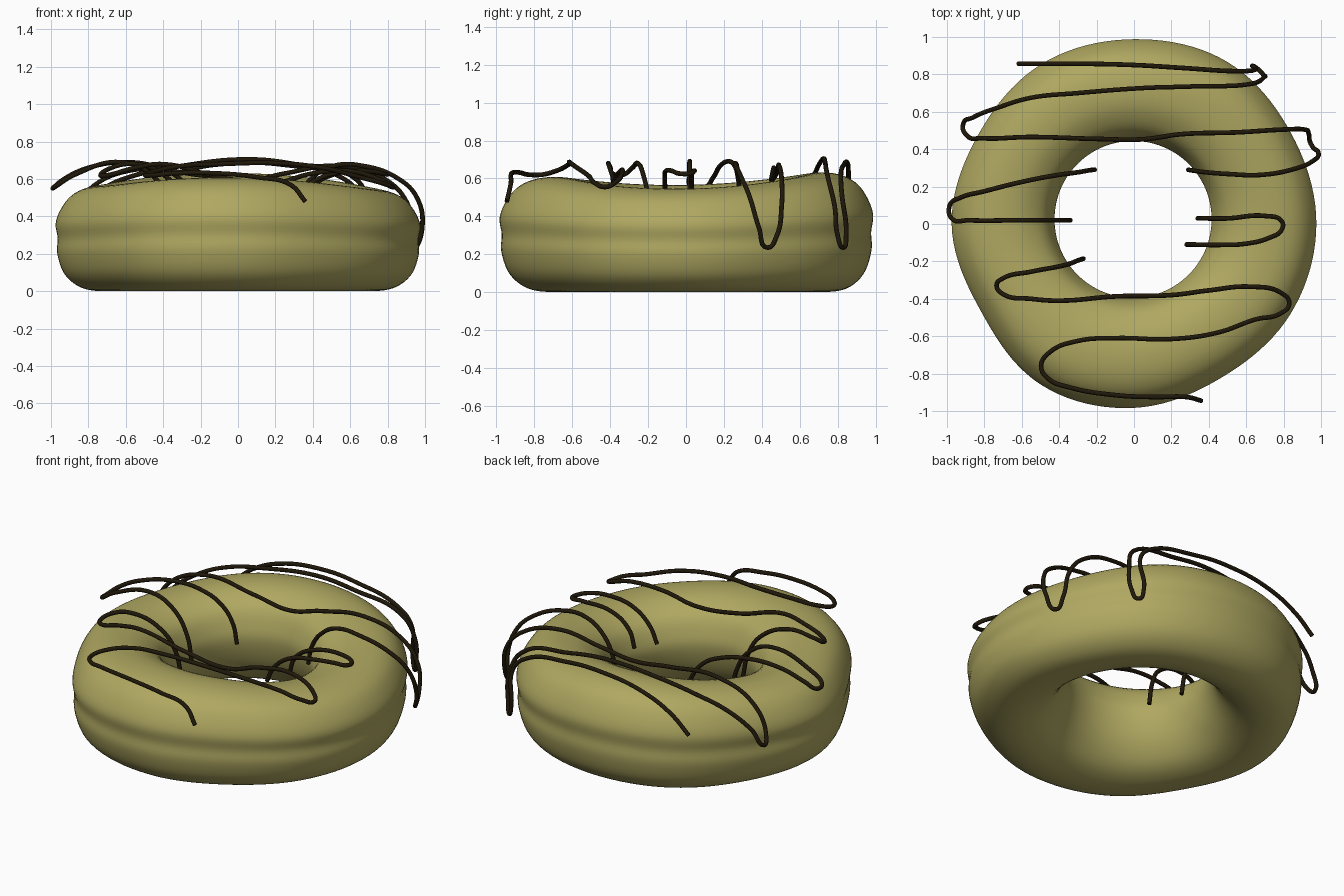
import bpy, bmesh
from math import sin, cos, pi, floor


def material(name, color):
    m = bpy.data.materials.new(name)
    m.diffuse_color = color
    return m


def loop_value(vals, u):
    """Smooth closed Catmull-Rom through vals, u in 0..1."""
    n = len(vals)
    i = floor(u * n)
    f = u * n - i
    a, b, c, d = (vals[(i + k) % n] for k in (-1, 0, 1, 2))
    return b + 0.5 * f * (c - a + f * (2 * a - 5 * b + 4 * c - d + f * (3 * (b - c) + d - a)))


dough = material("dough", (0.43, 0.39, 0.12, 1))
chocolate = material("chocolate", (0.014, 0.009, 0.003, 1))

# Ring: uneven outline swept with a section (0 = hole edge, 1 = outer edge)
outline = [.975, .97, 1.0, .988, .988, .96, .975, .942, .993, .983, .945, .965]
section = [(0, .55), (.03, .72), (.12, .87), (.3, .97), (.5, 1), (.7, .975), (.85, .9),
           (.95, .775), (1, .64), (.98, .5), (.985, .36), (.925, .18), (.81, .065),
           (.66, .01), (.46, .012), (.25, .1), (.08, .3)]
ts, hs = zip(*section)
N, M = 120, 68
bm = bmesh.new()
rings = []
for i in range(N):
    a = 2 * pi * i / N
    outer = loop_value(outline, i / N)
    inner = .42 + .025 * sin(a) - .005 * cos(a)
    height = .588 + .012 * sin(a) - .032 * cos(2 * a) - .01 * cos(a)
    ring = []
    for j in range(M):
        r = inner + (outer - inner) * loop_value(ts, j / M)
        z = max(0, height * loop_value(hs, j / M))
        ring.append(bm.verts.new((r * cos(a), r * sin(a), z)))
    rings.append(ring)
for i in range(N):
    p, q = rings[i], rings[(i + 1) % N]
    for j in range(M):
        k = (j + 1) % M
        bm.faces.new((p[j], q[j], q[k], p[k])).smooth = True
bmesh.ops.recalc_face_normals(bm, faces=bm.faces)
mesh = bpy.data.meshes.new("donut_ring")
bm.to_mesh(mesh)
bm.free()
mesh.materials.append(dough)
bpy.context.collection.objects.link(bpy.data.objects.new("donut_ring", mesh))


# Drizzle strands: round tubes through a few points
def drizzle(name, pts):
    cu = bpy.data.curves.new(name, 'CURVE')
    cu.dimensions = '3D'
    cu.bevel_depth = .0125
    cu.bevel_resolution = 3
    cu.resolution_u = 8
    cu.use_fill_caps = True
    sp = cu.splines.new('BEZIER')
    sp.bezier_points.add(len(pts) - 1)
    for bp, p in zip(sp.bezier_points, pts):
        bp.co = p
        bp.handle_left_type = bp.handle_right_type = 'AUTO'
    cu.materials.append(chocolate)
    bpy.context.collection.objects.link(bpy.data.objects.new(name, cu))


drizzle("drizzle_back", [
    (-.62, .857, .45), (-.5, .857, .55), (-.3, .857, .64), (0, .85, .685), (.25, .835, .675),
    (.55, .817, .61),
    (.64, .822, .52), (.635, .845, .3), (.66, .83, .235), (.69, .80, .3), (.695, .785, .45),
    (.63, .75, .6), (.3, .735, .68), (.05, .727, .705), (-.3, .70, .67), (-.55, .675, .62),
    (-.72, .625, .55), (-.86, .57, .44), (-.915, .525, .34), (-.9, .48, .37), (-.8, .458, .54),
    (-.55, .465, .65),
    (-.2, .455, .62), (.05, .453, .59), (.25, .48, .63), (.55, .49, .67), (.8, .505, .59),
    (.91, .505, .46), (.935, .48, .3), (.945, .43, .235), (.985, .385, .34), (.957, .337, .5),
    (.86, .295, .6), (.67, .262, .67), (.51, .267, .67), (.40, .275, .61), (.32, .285, .5),
    (.29, .29, .38)])
drizzle("drizzle_left", [
    (-.21, .29, .37), (-.24, .287, .5), (-.31, .275, .6), (-.42, .26, .66), (-.6, .225, .69),
    (-.8, .175, .66), (-.93, .14, .6), (-.985, .10, .555), (-.975, .03, .56), (-.88, .02, .62),
    (-.62, .02, .69), (-.46, .02, .62), (-.37, .02, .48), (-.34, .02, .33)])
drizzle("drizzle_right", [
    (.34, .03, .43), (.38, .03, .54), (.5, .03, .62), (.7, .043, .64), (.79, .015, .625),
    (.79, -.03, .625), (.72, -.075, .64), (.6, -.105, .64), (.45, -.112, .61),
    (.33, -.11, .52), (.28, -.11, .42)])
drizzle("drizzle_front", [
    (-.27, -.185, .33), (-.3, -.195, .48), (-.37, -.22, .6), (-.55, -.255, .68),
    (-.7, -.29, .65), (-.735, -.33, .62),
    (-.7, -.375, .62), (-.55, -.40, .66), (-.4, -.41, .68), (-.1, -.387, .61), (.2, -.38, .58),
    (.4, -.355, .63), (.62, -.335, .64), (.79, -.37, .58), (.83, -.425, .555), (.78, -.48, .575),
    (.65, -.51, .61), (.45, -.58, .66), (.2, -.615, .685), (-.1, -.61, .68), (-.3, -.625, .67),
    (-.45, -.685, .64), (-.497, -.76, .62), (-.455, -.83, .62), (-.35, -.872, .63),
    (-.1, -.915, .63), (.1, -.925, .61), (.28, -.925, .57), (.36, -.945, .48)])
